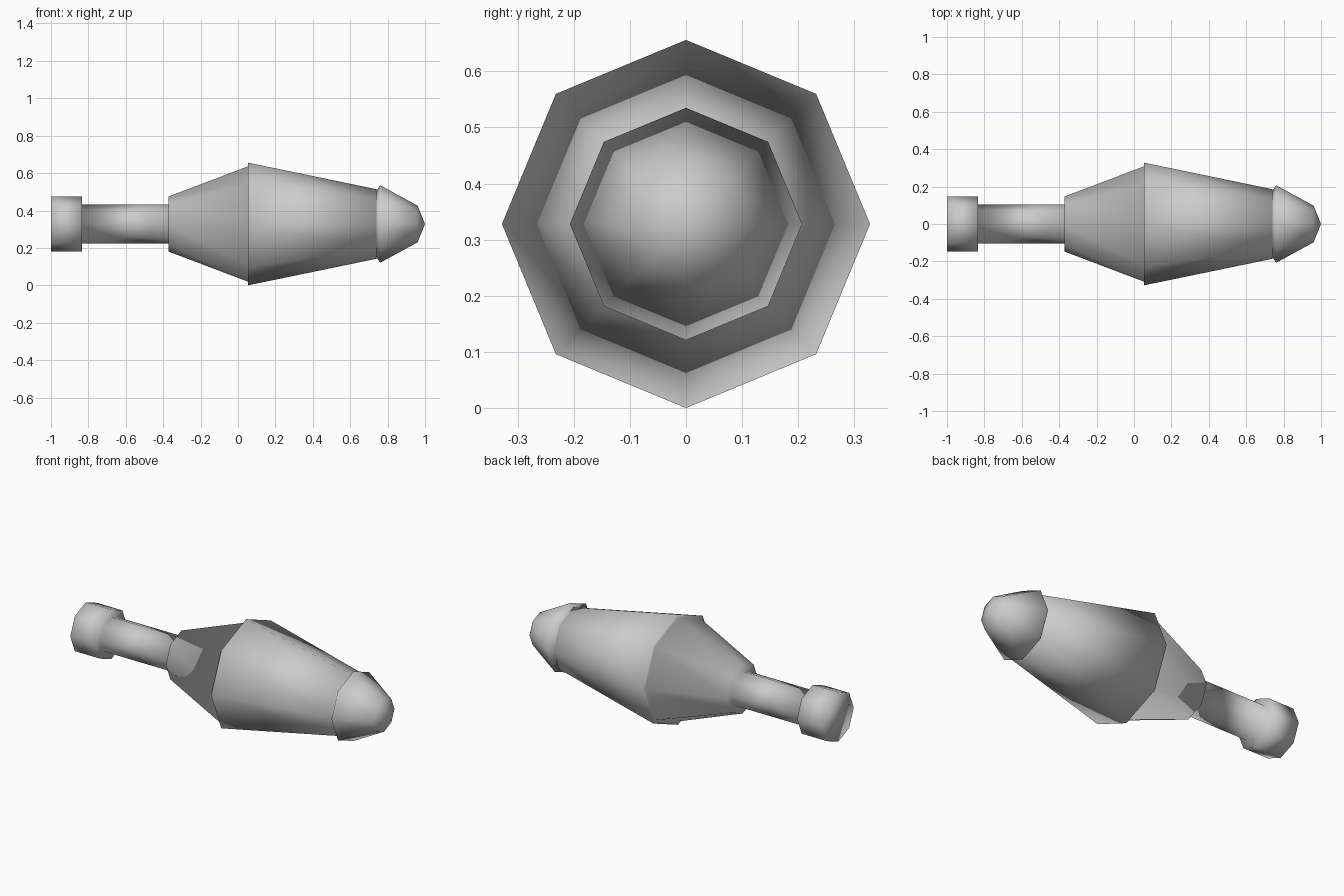
import bpy, bmesh, math

if "Cube" in bpy.data.objects:
    bpy.data.objects.remove(bpy.data.objects["Cube"])

SIDES = 8
AXIS_Z = 0.328

# (x, radius) profile turned about the long axis
profile = [
    (-1.00, 0.147), (-0.833, 0.147),                # end knob
    (-0.833, 0.103), (-0.372, 0.103),               # neck
    (-0.372, 0.147), (0.053, 0.308),                # flaring shoulder
    (0.053, 0.328), (0.74, 0.186),                  # tapering body
    (0.74, 0.177), (0.76, 0.207), (0.96, 0.098),    # nose
]

bm = bmesh.new()
rings = []
for x, r in profile:
    rings.append([bm.verts.new((x,
                                r * math.cos(2 * math.pi * i / SIDES),
                                AXIS_Z + r * math.sin(2 * math.pi * i / SIDES)))
                  for i in range(SIDES)])

# walls between neighbouring rings
for a, b in zip(rings, rings[1:]):
    for i in range(SIDES):
        j = (i + 1) % SIDES
        bm.faces.new((a[i], a[j], b[j], b[i]))

# flat rear end and pointed front end
bm.faces.new(rings[0])
apex = bm.verts.new((1.0, 0, AXIS_Z))
for i in range(SIDES):
    bm.faces.new((rings[-1][i], rings[-1][(i + 1) % SIDES], apex))

bmesh.ops.recalc_face_normals(bm, faces=bm.faces[:])
for f in bm.faces:
    f.smooth = True

mesh = bpy.data.meshes.new("turned_body")
bm.to_mesh(mesh)
bm.free()
body = bpy.data.objects.new("turned_body", mesh)
bpy.context.collection.objects.link(body)
